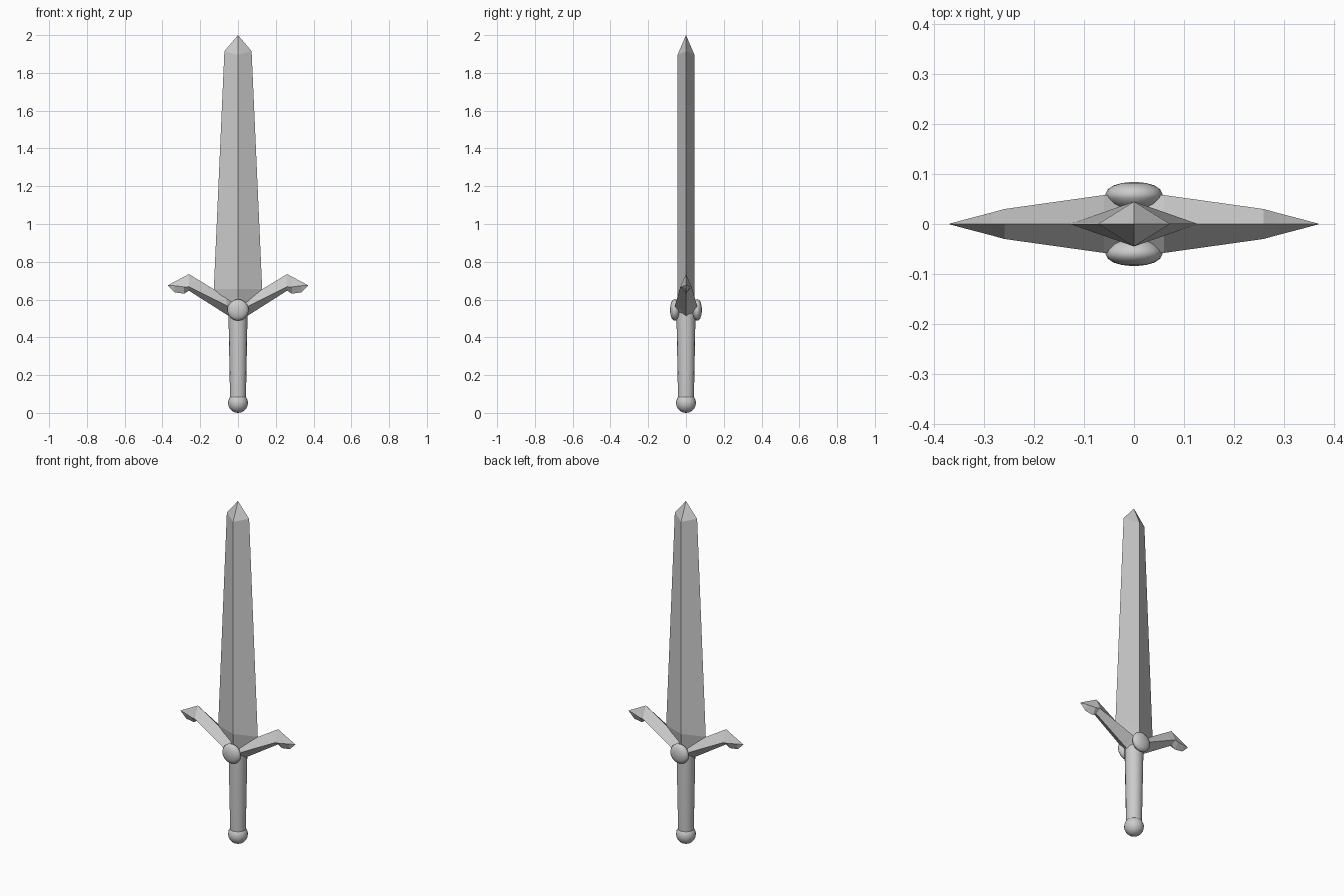
import bpy, bmesh
from math import sin, cos, pi

if "Cube" in bpy.data.objects:
    bpy.data.objects.remove(bpy.data.objects["Cube"])


def loft(name, rings, smooth=False):
    """Skin equal-length rings of points; close both ends."""
    bm = bmesh.new()
    rows = [[bm.verts.new(p) for p in ring] for ring in rings]
    n = len(rows[0])
    for a, b in zip(rows, rows[1:]):
        for i in range(n):
            j = (i + 1) % n
            bm.faces.new((a[i], a[j], b[j], b[i]))
    bm.faces.new(rows[0][::-1])
    bm.faces.new(rows[-1])
    bmesh.ops.remove_doubles(bm, verts=bm.verts[:], dist=1e-5)
    bmesh.ops.recalc_face_normals(bm, faces=bm.faces[:])
    me = bpy.data.meshes.new(name)
    bm.to_mesh(me)
    bm.free()
    ob = bpy.data.objects.new(name, me)
    bpy.context.collection.objects.link(ob)
    if smooth:
        bpy.ops.object.select_all(action='DESELECT')
        ob.select_set(True)
        bpy.context.view_layer.objects.active = ob
        bpy.ops.object.shade_smooth_by_angle(angle=0.7)
    return ob


def circle(r, n=16):
    return [(r * cos(2 * pi * i / n), r * sin(2 * pi * i / n)) for i in range(n)]


# Blade: diamond section, tapering to a faceted point
def diamond(w, t, z_edge, z_ridge):
    return [(w, 0, z_edge), (0, t, z_ridge), (-w, 0, z_edge), (0, -t, z_ridge)]


loft("blade", [diamond(0.05, 0.045, 0.56, 0.56),
               diamond(0.128, 0.045, 0.655, 0.655),
               diamond(0.072, 0.045, 1.915, 1.895),
               diamond(0.00002, 0.00002, 2.0, 2.0)])

# Crossguard: upswept arms with hooked ends (x, top z, ridge z, bottom z, half depth)
arm = [(0.03, 0.593, 0.545, 0.502, 0.061),
       (0.06, 0.613, 0.568, 0.52, 0.058),
       (0.26, 0.735, 0.668, 0.647, 0.03),
       (0.285, 0.721, 0.667, 0.631, 0.023),
       (0.335, 0.695, 0.673, 0.638, 0.01),
       (0.372, 0.67502, 0.675, 0.67498, 0.00002)]
stations = [(-x, *rest) for x, *rest in arm[::-1]] + arm
loft("crossguard", [[(x, 0, top), (x, d, mid), (x, 0, low), (x, -d, mid)]
                    for x, top, mid, low, d in stations])

# Round bosses on both faces of the guard
boss = [(0.025, 0.03), (0.045, 0.04), (0.055, 0.052), (0.057, 0.06), (0.053, 0.069),
        (0.042, 0.077), (0.025, 0.082), (0.008, 0.084)]
for side, label in ((-1, "front"), (1, "back")):
    loft(f"boss_{label}", [[(x, side * y, 0.545 + z) for x, z in circle(r)]
                           for r, y in boss], True)

# Grip
loft("grip", [[(x, y, z) for x, y in circle(r)]
              for r, z in ((0.042, 0.07), (0.05, 0.5), (0.05, 0.54))], True)

# Pommel
bpy.ops.mesh.primitive_uv_sphere_add(segments=16, ring_count=10, radius=0.053,
                                     location=(0, 0, 0.053))
bpy.context.object.name = "pommel"
bpy.ops.object.shade_smooth_by_angle()
